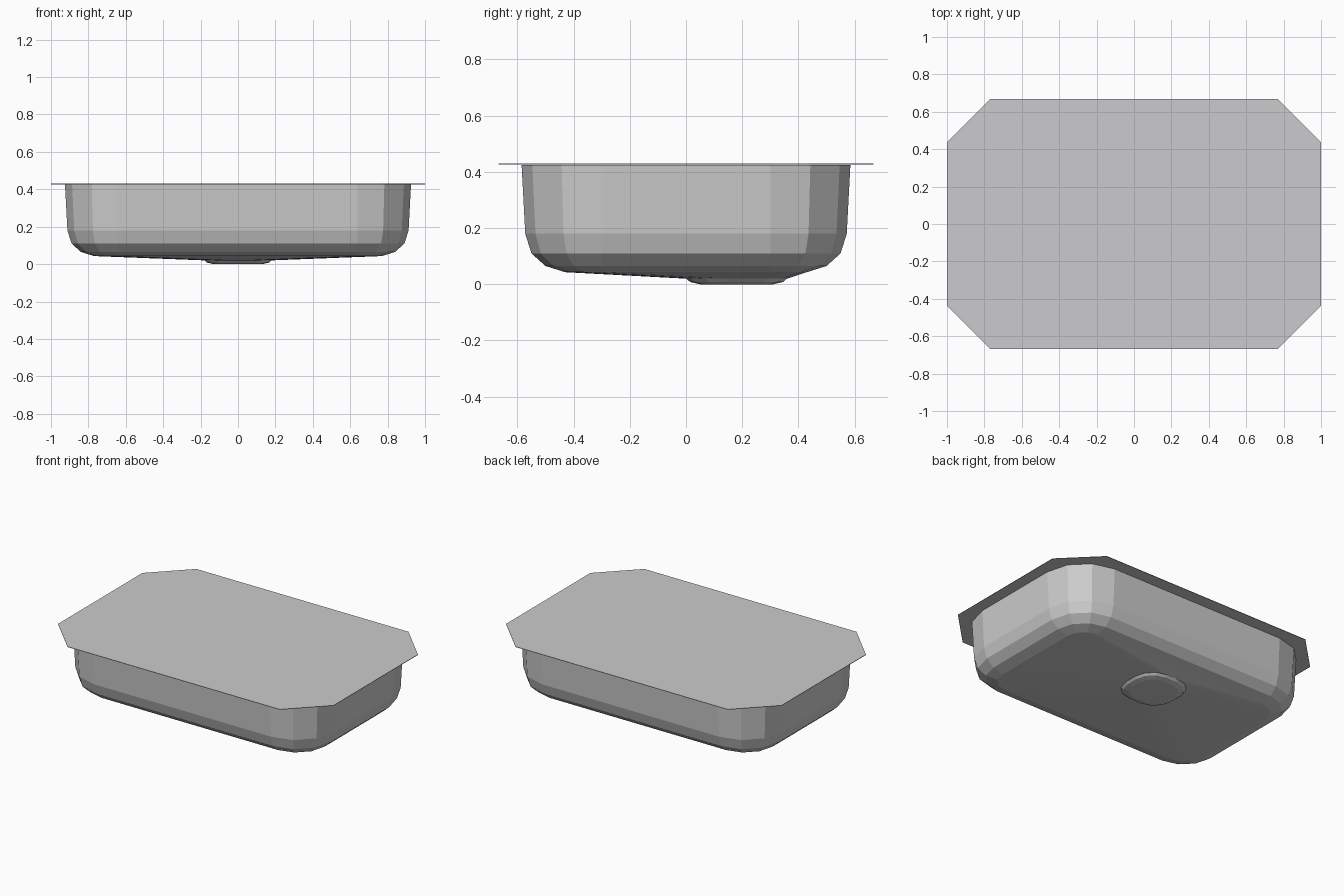
import bpy
import bmesh
from math import sin, cos, pi

cube = bpy.data.objects.get("Cube")
if cube:
    bpy.data.objects.remove(cube, do_unlink=True)


def material(name, rgb):
    mat = bpy.data.materials.new(name)
    mat.use_nodes = True
    mat.diffuse_color = (*rgb, 1)
    mat.node_tree.nodes["Principled BSDF"].inputs["Base Color"].default_value = (*rgb, 1)
    return mat


steel = material("brushed steel grey", (0.6, 0.6, 0.61))
CORNER_STEPS = 3
DRAIN_Y = 0.18


def rounded_ring(half_x, half_y, radius, z, y=0):
    """Rounded rectangle: a core rectangle grown outward by radius."""
    points = []
    for quarter, (sx, sy) in enumerate([(1, 1), (-1, 1), (-1, -1), (1, -1)]):
        for step in range(CORNER_STEPS + 1):
            a = (quarter + step / CORNER_STEPS) * pi / 2
            points.append((sx * half_x + radius * cos(a),
                           y + sy * half_y + radius * sin(a), z))
    return points


def loft(name, rings, cap_start=False):
    """Skin a stack of equal rings and close the last one."""
    bm = bmesh.new()
    loops = [[bm.verts.new(p) for p in ring] for ring in rings]
    for upper, lower in zip(loops, loops[1:]):
        for i in range(len(upper)):
            j = (i + 1) % len(upper)
            bm.faces.new((upper[i], upper[j], lower[j], lower[i]))
    bm.faces.new(loops[-1])
    if cap_start:
        bm.faces.new(loops[0])
    bmesh.ops.recalc_face_normals(bm, faces=bm.faces)
    mesh = bpy.data.meshes.new(name)
    bm.to_mesh(mesh)
    bm.free()
    mesh.materials.append(steel)
    obj = bpy.data.objects.new(name, mesh)
    bpy.context.collection.objects.link(obj)
    return obj


# Basin: steep walls, curved lower edge, floor sloping to the drain
wall_profile = [(0.285, 0.425), (0.272, 0.18), (0.25, 0.11),
                (0.20, 0.065), (0.13, 0.043)]
rings = [rounded_ring(0.64, 0.30, r, z) for r, z in wall_profile]
rings.append(rounded_ring(0.04, 0.04, 0.14, 0.02, DRAIN_Y))
loft("basin", rings, cap_start=True)

# Drain: shallow rounded disc under the floor
loft("drain", [rounded_ring(0.04, 0.04, r, z, DRAIN_Y)
               for r, z in [(0.14, 0.021), (0.125, 0.008), (0.09, 0.0)]], cap_start=True)

# Rim: thin flat plate with clipped corners
outline = [(1, 0.437), (0.77, 0.667), (-0.77, 0.667), (-1, 0.437),
           (-1, -0.437), (-0.77, -0.667), (0.77, -0.667), (1, -0.437)]
loft("rim_plate", [[(x, y, z) for x, y in outline] for z in (0.427, 0.43)], cap_start=True)
